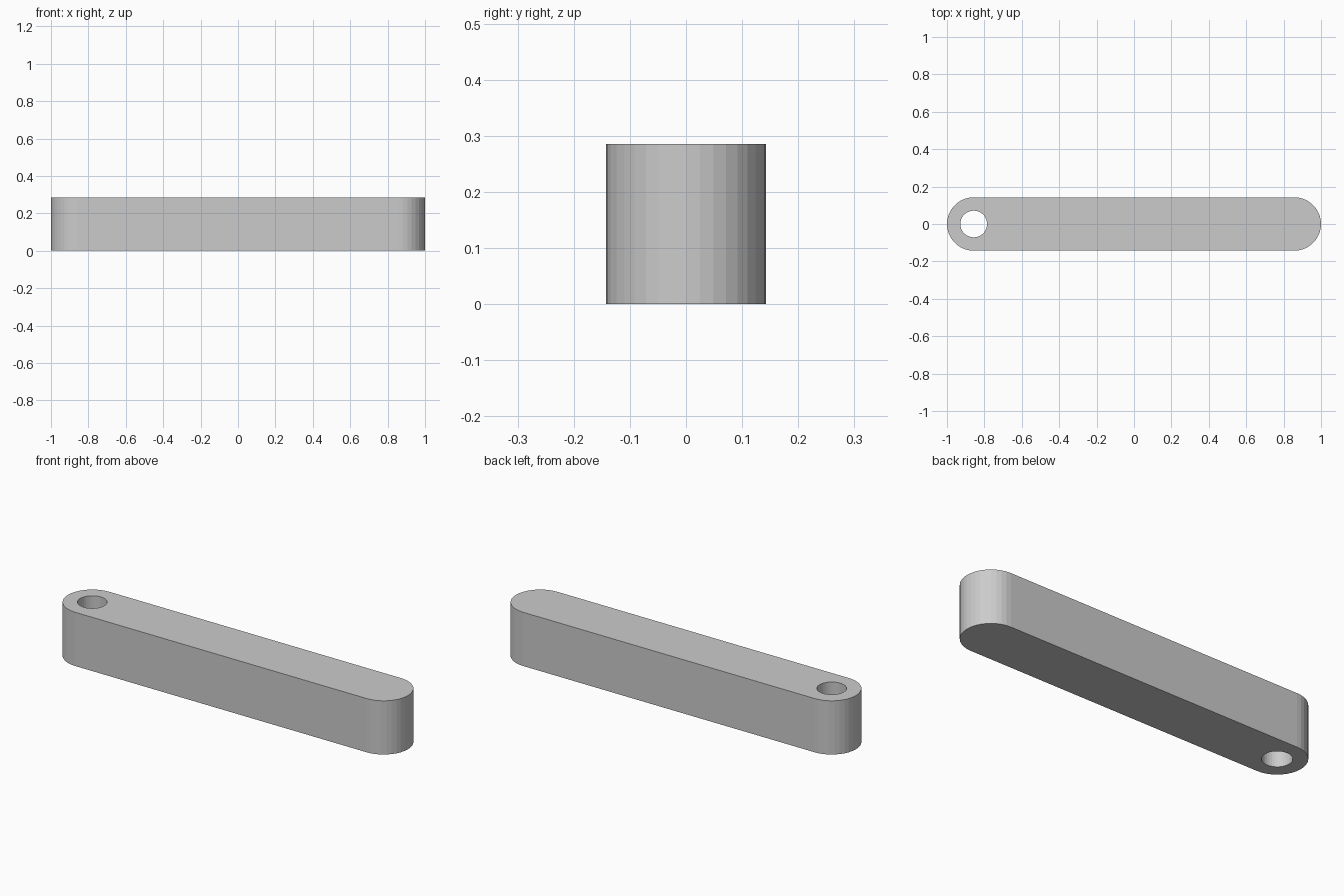
import bpy, bmesh
from math import cos, sin, pi

if "Cube" in bpy.data.objects:
    bpy.data.objects.remove(bpy.data.objects["Cube"])

R = 1 / 7            # end radius (half the bar width)
HOLE_R = 0.0715
HEIGHT = 2 / 7
END_X = 1 - R        # centre of each rounded end


def arc(cx, radius, start, sweep, steps, closed=False):
    count = steps if closed else steps + 1
    return [(cx + radius * cos(start + sweep * i / steps),
             radius * sin(start + sweep * i / steps), 0) for i in range(count)]


def add_loop(bm, points):
    verts = [bm.verts.new(p) for p in points]
    return [bm.edges.new((v, verts[(i + 1) % len(verts)])) for i, v in enumerate(verts)]


bm = bmesh.new()

# Rounded bar outline and pin hole
outline = arc(END_X, R, -pi / 2, pi, 18) + arc(-END_X, R, pi / 2, pi, 18)
edges = add_loop(bm, outline)
edges += add_loop(bm, arc(-END_X, HOLE_R, 0, 2 * pi, 36, closed=True))

# Fill between the two loops and extrude upwards
bmesh.ops.triangle_fill(bm, edges=edges, use_beauty=True, use_dissolve=False, normal=(0, 0, 1))
result = bmesh.ops.extrude_face_region(bm, geom=bm.faces[:], use_keep_orig=True)
top = [g for g in result["geom"] if isinstance(g, bmesh.types.BMVert)]
bmesh.ops.translate(bm, verts=top, vec=(0, 0, HEIGHT))
bmesh.ops.recalc_face_normals(bm, faces=bm.faces[:])

mesh = bpy.data.meshes.new("link_bar")
bm.to_mesh(mesh)
bm.free()
bar = bpy.data.objects.new("link_bar", mesh)
bpy.context.collection.objects.link(bar)
